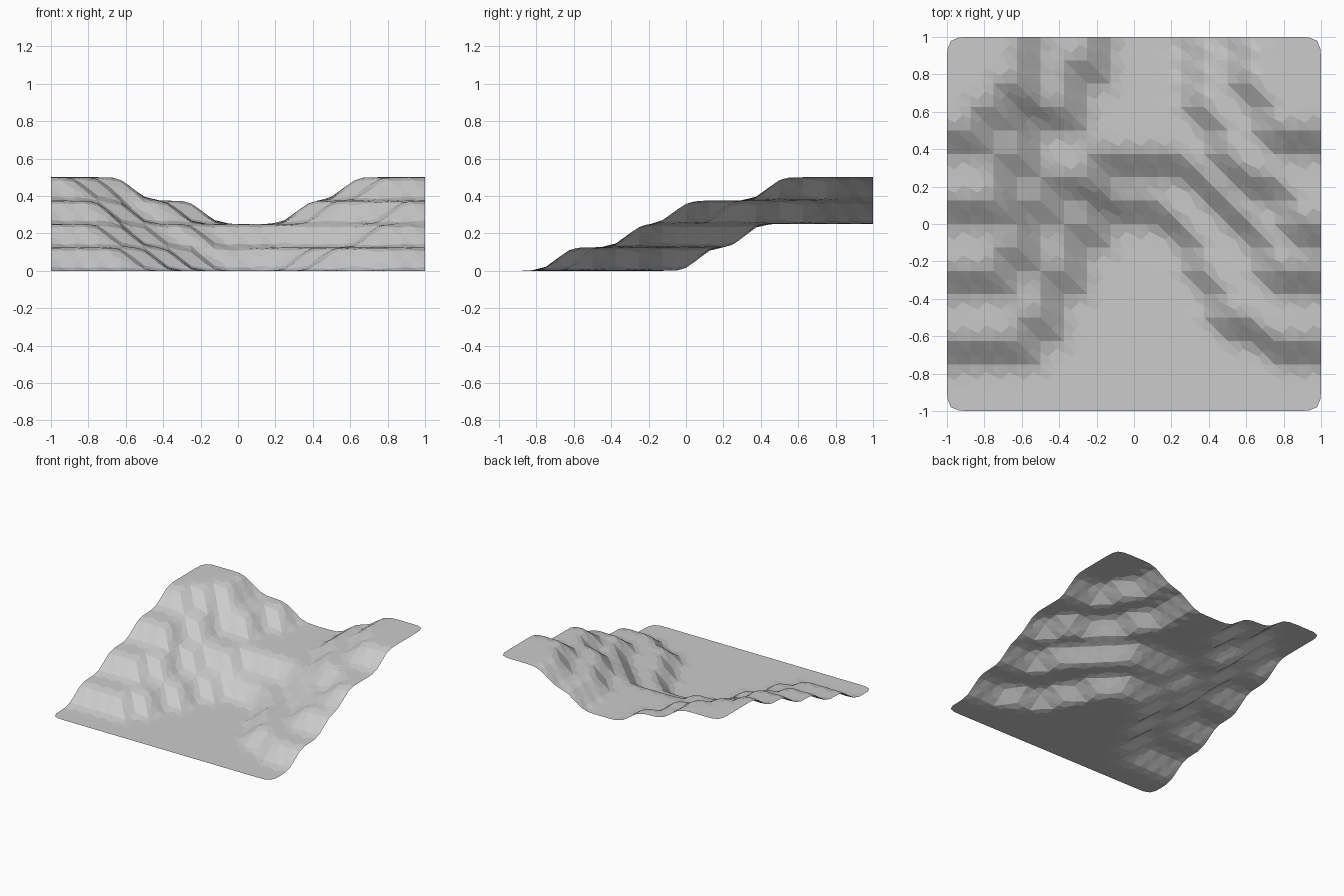
import bpy
import bmesh

cube = bpy.data.objects.get("Cube")
if cube:
    bpy.data.objects.remove(cube, do_unlink=True)

CELLS = 16
STEP = 2 / CELLS
NONE = 9  # the terrace is never reached in this column

# Row where each terrace begins, for every column from right (-x) to left (+x)
terrace_edges = [
    [-5, -5, -5, -5, -4, -2, 0, 1, 1, 1, 0, -2, -4, -4, -5, -5, -5],
    [-2, -2, -2, -1, 1, 2, 2, 3, 3, 3, 3, 2, 1, 0, -2, -2, -2],
    [1, 1, 1, 3, 5, 5, 7] + [NONE] * 4 + [5, 3, 2, 2, 0, 0],
    [4, 4, 5, 6] + [NONE] * 9 + [6, 4, 4, 4],
]


def height(column, row):
    """Each terrace reached adds one step of height."""
    reached = sum(row - CELLS // 2 >= edge[column] for edge in terrace_edges)
    return reached * STEP


# Terraced ground sheet, every cell split along the same diagonal
bm = bmesh.new()
grid = [[bm.verts.new((c * STEP - 1, r * STEP - 1, height(c, r)))
         for r in range(CELLS + 1)] for c in range(CELLS + 1)]
for c in range(CELLS):
    for r in range(CELLS):
        a, b = grid[c][r], grid[c + 1][r]
        d, e = grid[c + 1][r + 1], grid[c][r + 1]
        bm.faces.new((a, b, e))
        bm.faces.new((b, d, e))

mesh = bpy.data.meshes.new("terraced_ground")
bm.to_mesh(mesh)
bm.free()
ground = bpy.data.objects.new("terraced_ground", mesh)
bpy.context.collection.objects.link(ground)

# One rounding pass softens the terrace edges and the sheet corners
soften = ground.modifiers.new("soften", "SUBSURF")
soften.levels = 1
soften.render_levels = 1

# Plain grey
grey = bpy.data.materials.new("light_grey")
grey.use_nodes = True
colour = (0.6, 0.6, 0.6, 1)
grey.diffuse_color = colour
grey.node_tree.nodes["Principled BSDF"].inputs["Base Color"].default_value = colour
mesh.materials.append(grey)
